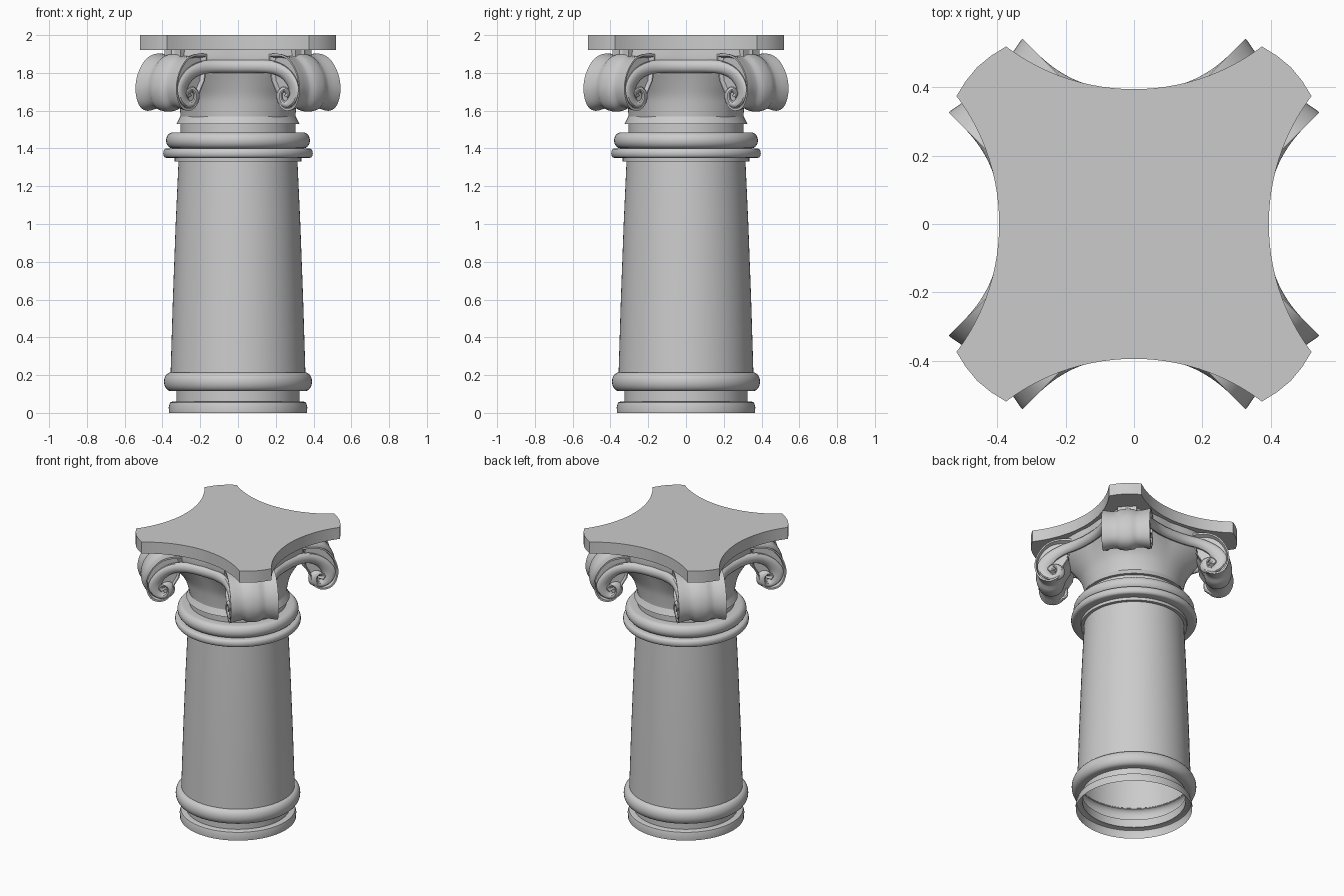
import bpy, bmesh, math
from mathutils import Vector, Matrix

if "Cube" in bpy.data.objects:
    bpy.data.objects.remove(bpy.data.objects["Cube"])


def grid_object(name, rows, closed=True, caps=False, angle=35, turn=0):
    """Skin a list of equally long point rows into one smooth object."""
    bm = bmesh.new()
    vr = [[bm.verts.new(p) for p in r] for r in rows]
    n = len(rows[0])
    for a, b in zip(vr, vr[1:]):
        for i in range(n if closed else n - 1):
            j = (i + 1) % n
            bm.faces.new((a[i], a[j], b[j], b[i]))
    if caps:
        bm.faces.new(vr[0])
        bm.faces.new(vr[-1])
    bmesh.ops.transform(bm, matrix=Matrix.Rotation(turn, 4, 'Z'), verts=bm.verts)
    bmesh.ops.recalc_face_normals(bm, faces=bm.faces)
    me = bpy.data.meshes.new(name)
    bm.to_mesh(me)
    bm.free()
    ob = bpy.data.objects.new(name, me)
    bpy.context.collection.objects.link(ob)
    bpy.ops.object.select_all(action='DESELECT')
    ob.select_set(True)
    bpy.context.view_layer.objects.active = ob
    bpy.ops.object.shade_smooth_by_angle(angle=math.radians(angle))
    return ob


def lathe(name, profile, n=72):
    rows = [[(r * math.cos(2 * math.pi * i / n), r * math.sin(2 * math.pi * i / n), z)
             for i in range(n)] for r, z in profile]
    return grid_object(name, rows)


def bulge(r, out, z0, z1, n=10):
    """Rounded moulding profile."""
    zc, h = (z0 + z1) / 2, (z1 - z0) / 2
    return [(r + out * math.cos(a), zc + h * math.sin(a))
            for a in (-math.pi / 2 + math.pi * i / n for i in range(n + 1))]


def smooth(pts, steps=5):
    """Catmull-Rom through points of any dimension."""
    p = [Vector(q) for q in [pts[0]] + pts + [pts[-1]]]
    out = []
    for i in range(1, len(p) - 2):
        a, b, c, d = p[i - 1:i + 3]
        for k in range(steps):
            t = k / steps
            out.append(0.5 * (2 * b + (c - a) * t + (2 * a - 5 * b + 4 * c - d) * t * t
                              + (3 * b - a - 3 * c + d) * t ** 3))
    return out + [p[-1]]


# Base, shaft and necking mouldings, open underneath
lathe("base", [(0.365, 0), (0.367, 0.03), (0.36, 0.055), (0.345, 0.06), (0.325, 0.06), (0.325, 0.115)])
lathe("base_torus", [(0.325, 0.115)] + bulge(0.355, 0.037, 0.115, 0.215) + [(0.355, 0.215)])
lathe("shaft", [(0.357, 0.21), (0.345, 0.6), (0.33, 1.0), (0.315, 1.33)])
lathe("necking_ring", [(0.315, 1.33), (0.335, 1.33), (0.335, 1.35)]
      + bulge(0.38, 0.016, 1.35, 1.40, 6) + bulge(0.345, 0.036, 1.40, 1.485) + [(0.305, 1.485)])
lathe("neck", [(0.305, 1.48), (0.305, 1.53), (0.325, 1.53), (0.305, 1.57)])

# Bell lofted from a circle to a concave square
bell = []
N = 96
for z, t in smooth([(1.55, 0), (1.62, 0.08), (1.68, 0.2), (1.75, 0.5), (1.82, 0.85), (1.87, 1), (1.92, 1)], 4):
    row = []
    for i in range(N):
        th = 2 * math.pi * i / N
        a = abs((th + math.pi / 4) % (math.pi / 2) - math.pi / 4) / (math.pi / 4)
        r = 0.303 + t * (0.065 + 0.13 * a ** 1.6)
        row.append((r * math.cos(th), r * math.sin(th), z))
    bell.append(row)
grid_object("bell", bell, caps=True)


# Scroll band running across each face and curling at both ends
def face_y(x):
    return 0.393 + 0.152 * (abs(x) / 0.325) ** 2.6


half = smooth([(0, 1.835, 0.035), (0.12, 1.835, 0.035), (0.2, 1.825, 0.034), (0.26, 1.788, 0.031),
               (0.295, 1.725, 0.028), (0.288, 1.662, 0.024), (0.258, 1.632, 0.02),
               (0.226, 1.648, 0.017), (0.221, 1.69, 0.015), (0.243, 1.713, 0.014),
               (0.265, 1.693, 0.012), (0.255, 1.672, 0.012)])
path = [Vector((-p.x, p.y, p.z)) for p in reversed(half[1:])] + half
rows = []
for i, p in enumerate(path):
    t = path[min(i + 1, len(path) - 1)] - path[max(i - 1, 0)]
    nx, nz = Vector((-t.y, t.x)).normalized()
    ring = []
    for k in range(12):
        a = 2 * math.pi * k / 12
        x = p.x + nx * p.z * math.cos(a)
        ring.append((x, face_y(x) - 0.028 + 0.028 * math.sin(a), p.y + nz * p.z * math.cos(a)))
    rows.append(ring)
for k in range(4):
    grid_object(f"scroll_band_{k + 1}", rows, caps=True, turn=k * math.pi / 2)

# Corner scroll bodies: outline in the diagonal plane, waisted across the width
outline = smooth([(0.38, 1.90), (0.47, 1.90), (0.54, 1.87), (0.595, 1.80), (0.615, 1.72),
                  (0.60, 1.65), (0.565, 1.61), (0.51, 1.60), (0.46, 1.63), (0.435, 1.70),
                  (0.40, 1.76)], 4)
side = [(0.02, 1.02), (0.045, 0.99), (0.06, 0.92), (0.08, 0.91), (0.11, 0.94), (0.14, 0.99),
        (0.153, 1.0), (0.153, 0.92), (0.128, 0.86)]
stations = [(-w, s) for w, s in reversed(side)] + [(0, 1.03)] + side
rows = [[(0.5 + (p.x - 0.5) * s, w, 1.75 + (p.y - 1.75) * s) for p in outline] for w, s in stations]
block = [[(d, w, z) for d, w in ((0.33, -0.06), (0.49, -0.06), (0.49, 0.06), (0.33, 0.06))]
         for z in (1.86, 1.925)]
for k in range(4):
    turn = math.pi / 4 + k * math.pi / 2
    grid_object(f"corner_scroll_{k + 1}", rows, caps=True, turn=turn, angle=45)
    grid_object(f"corner_block_{k + 1}", block, caps=True, turn=turn)

# Abacus slab with concave sides and gently bowed corners
plan = []
R = 0.625
for k in range(4):
    rot = Matrix.Rotation(-k * math.pi / 2, 2)
    pts = [(x, 0.395 + R - math.sqrt(R * R - x * x)) for x in (-0.375 + 0.75 * i / 24 for i in range(25))]
    for i in range(1, 4):
        f = i / 4
        b = 0.012 * math.sin(math.pi * f)
        pts.append((0.375 + 0.145 * f + b, 0.52 - 0.145 * f + b))
    plan += [rot @ Vector(p) for p in pts]
grid_object("abacus", [[(p.x, p.y, z) for p in plan] for z in (1.92, 2.0)], caps=True, angle=25)
